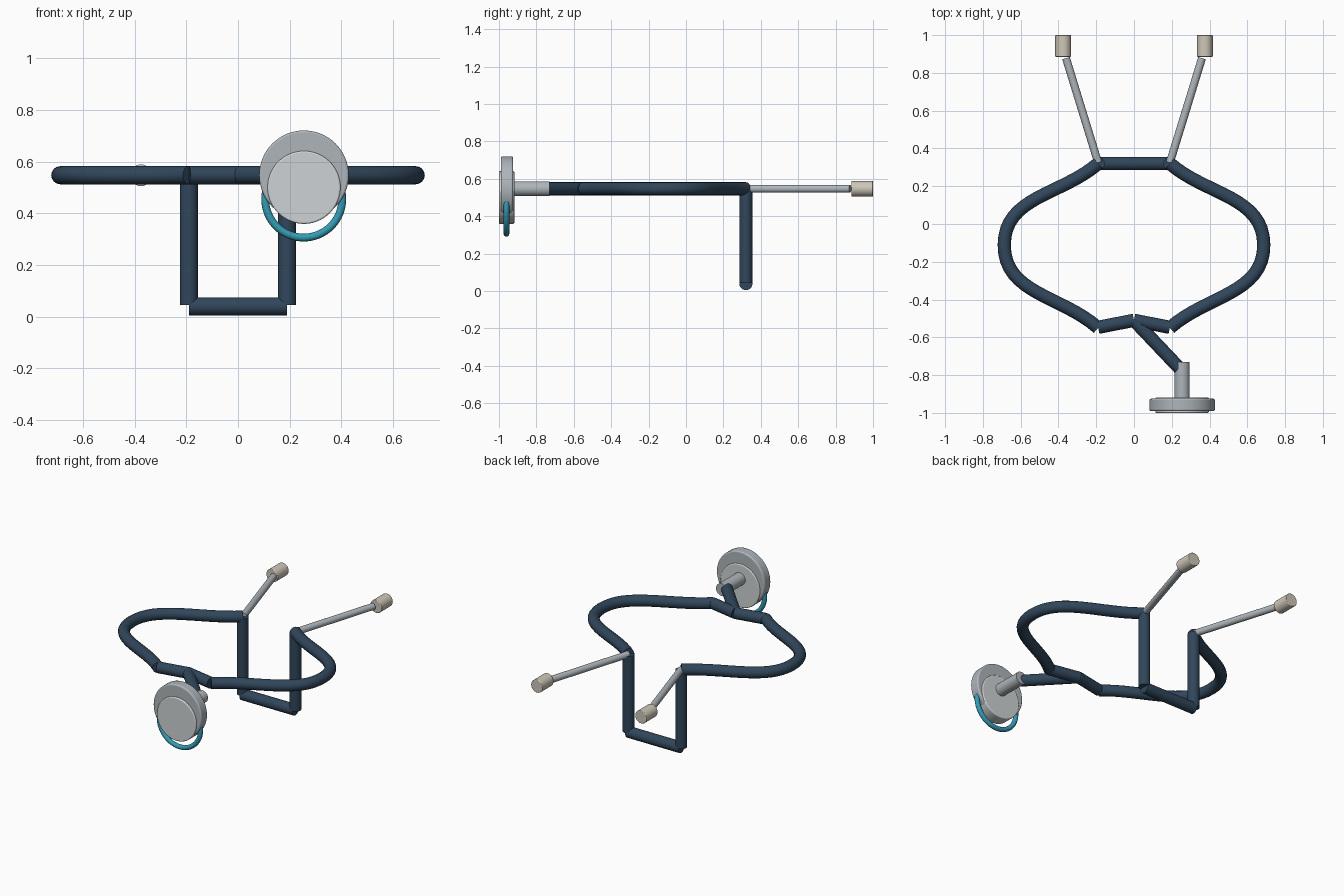
import bpy
from math import radians
from mathutils import Vector

if "Cube" in bpy.data.objects:
    bpy.data.objects.remove(bpy.data.objects["Cube"])

Z = 0.547      # height of the main loop
R = 0.035      # rubber tube radius


def material(name, rgb):
    m = bpy.data.materials.new(name)
    m.diffuse_color = (*rgb, 1)
    m.use_nodes = True
    m.node_tree.nodes["Principled BSDF"].inputs["Base Color"].default_value = m.diffuse_color
    return m


navy = material("navy rubber", (0.03, 0.062, 0.105))
teal = material("teal", (0.035, 0.33, 0.46))
metal = material("metal", (0.42, 0.46, 0.49))
light = material("pale membrane", (0.62, 0.65, 0.66))
cream = material("ear tip", (0.62, 0.57, 0.48))


def finish(obj, name, mat):
    obj.name = name
    obj.data.materials.append(mat)
    bpy.ops.object.shade_smooth_by_angle(angle=radians(35))


def rod(name, a, b, r, mat, bevel=0, sides=32):
    a, b = Vector(a), Vector(b)
    d = b - a
    bpy.ops.mesh.primitive_cylinder_add(vertices=sides, radius=r, depth=d.length, location=(a + b) / 2)
    o = bpy.context.object
    o.rotation_euler = d.to_track_quat('Z', 'Y').to_euler()
    if bevel:
        mod = o.modifiers.new("edge", 'BEVEL')
        mod.width = bevel
        mod.segments = 3
    finish(o, name, mat)


def tube(name, pts, r, mat):
    c = bpy.data.curves.new(name, 'CURVE')
    c.dimensions = '3D'
    c.bevel_depth = r
    c.bevel_resolution = 6
    c.resolution_u = 16
    c.use_fill_caps = True
    s = c.splines.new('BEZIER')
    s.bezier_points.add(len(pts) - 1)
    for p, co in zip(s.bezier_points, pts):
        p.co = co
        p.handle_left_type = p.handle_right_type = 'AUTO'
    o = bpy.data.objects.new(name, c)
    bpy.context.collection.objects.link(o)
    bpy.ops.object.select_all(action='DESELECT')
    o.select_set(True)
    bpy.context.view_layer.objects.active = o
    bpy.ops.object.convert(target='MESH')
    finish(bpy.context.object, name, mat)


# Mirrored halves
for side, s in (("left", -1), ("right", 1)):
    # curved side tube of the loop
    tube(side + "_loop_tube", [(s * 0.19, 0.32, Z), (s * 0.687, -0.11, Z), (s * 0.19, -0.55, Z)], R, navy)
    # short tube into the junction
    rod(side + "_junction_tube", (s * 0.19, -0.547, Z), (0, -0.51, Z), R, navy)
    # hanging tube at the back
    rod(side + "_drop_tube", (s * 0.19, 0.32, 0.045), (s * 0.19, 0.32, Z), R, navy)
    # ear rod and tip
    rod(side + "_ear_rod", (s * 0.19, 0.325, Z), (s * 0.36, 0.878, Z), 0.021, metal)
    rod(side + "_ear_tip", (s * 0.375, 0.885, Z), (s * 0.375, 1.0, Z), 0.042, cream, 0.004)

# Bottom cross tube
rod("bottom_cross_tube", (-0.19, 0.32, 0.04), (0.19, 0.32, 0.04), R, navy)

# Lead tube and chest piece
CX = 0.255
rod("lead_tube", (0, -0.51, Z), (0.25, -0.773, Z), R, navy)
rod("chest_stem", (CX, -0.73, Z), (CX, -0.935, Z), 0.04, metal)
rod("chest_disc", (CX, -0.925, Z), (CX, -0.99, Z), 0.173, metal, 0.008, 64)
rod("membrane_disc", (CX, -0.918, 0.50), (CX, -1.0, 0.50), 0.141, light, 0.006, 64)

# Coloured ring below the disc
bpy.ops.mesh.primitive_torus_add(major_segments=64, minor_segments=16, major_radius=0.149,
                                 minor_radius=0.015, location=(CX - 0.001, -0.96, 0.455),
                                 rotation=(radians(90), 0, 0))
finish(bpy.context.object, "chest_ring", teal)
